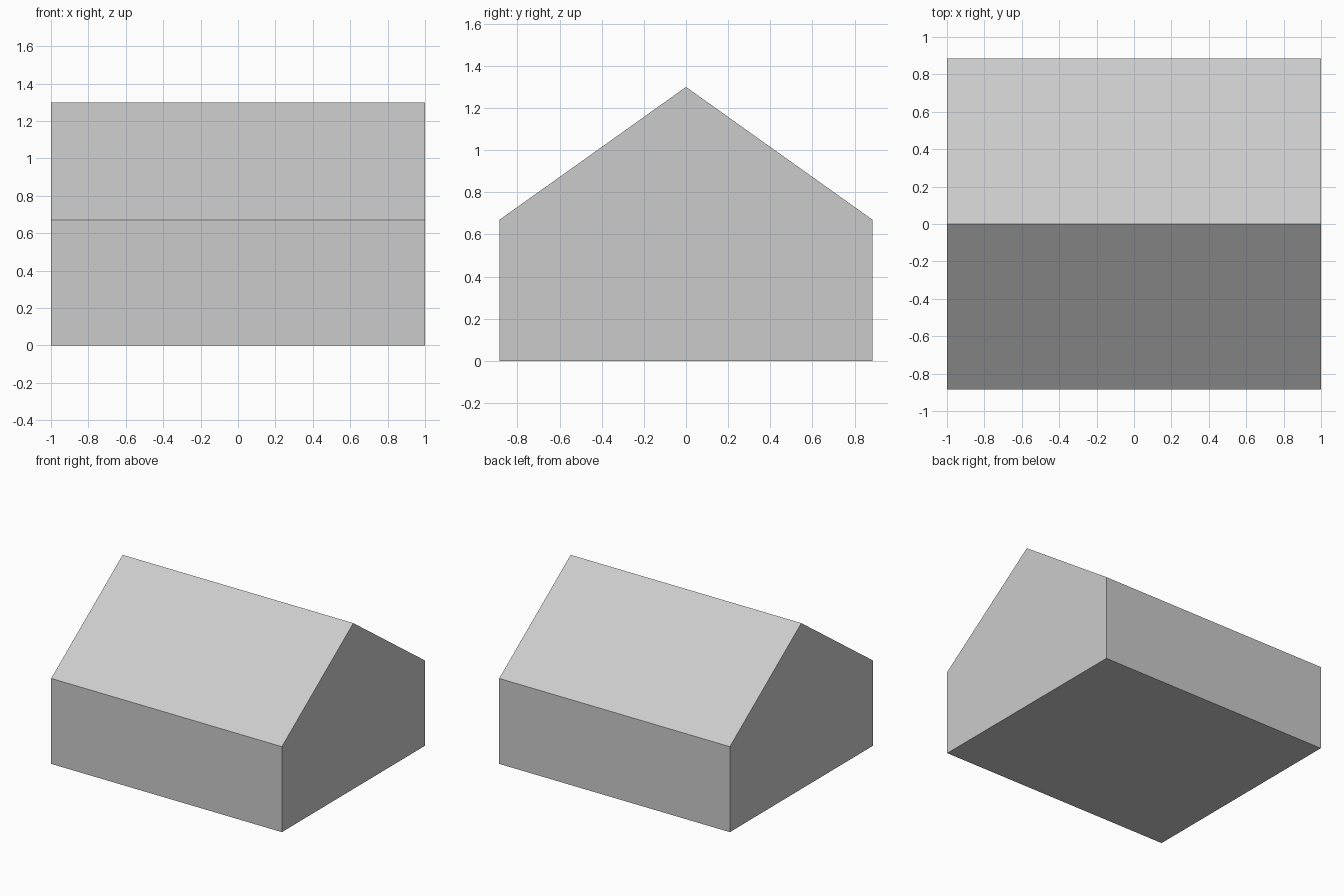
import bpy
import bmesh

if "Cube" in bpy.data.objects:
    bpy.data.objects.remove(bpy.data.objects["Cube"])

HALF_LENGTH, HALF_WIDTH = 1.0, 0.885
EAVE, RIDGE = 0.67, 1.30

# Gable end outline in the YZ plane
profile = [(-HALF_WIDTH, 0), (HALF_WIDTH, 0), (HALF_WIDTH, EAVE),
           (0, RIDGE), (-HALF_WIDTH, EAVE)]

# Extrude the gable outline along X into a closed house body
bm = bmesh.new()
gable = bm.faces.new([bm.verts.new((-HALF_LENGTH, y, z)) for y, z in profile])
result = bmesh.ops.extrude_face_region(bm, geom=[gable], use_keep_orig=True)
moved = [v for v in result["geom"] if isinstance(v, bmesh.types.BMVert)]
bmesh.ops.translate(bm, verts=moved, vec=(2 * HALF_LENGTH, 0, 0))
bmesh.ops.recalc_face_normals(bm, faces=bm.faces)

mesh = bpy.data.meshes.new("gabled_house_body")
bm.to_mesh(mesh)
bm.free()
house = bpy.data.objects.new("gabled_house_body", mesh)
bpy.context.collection.objects.link(house)
